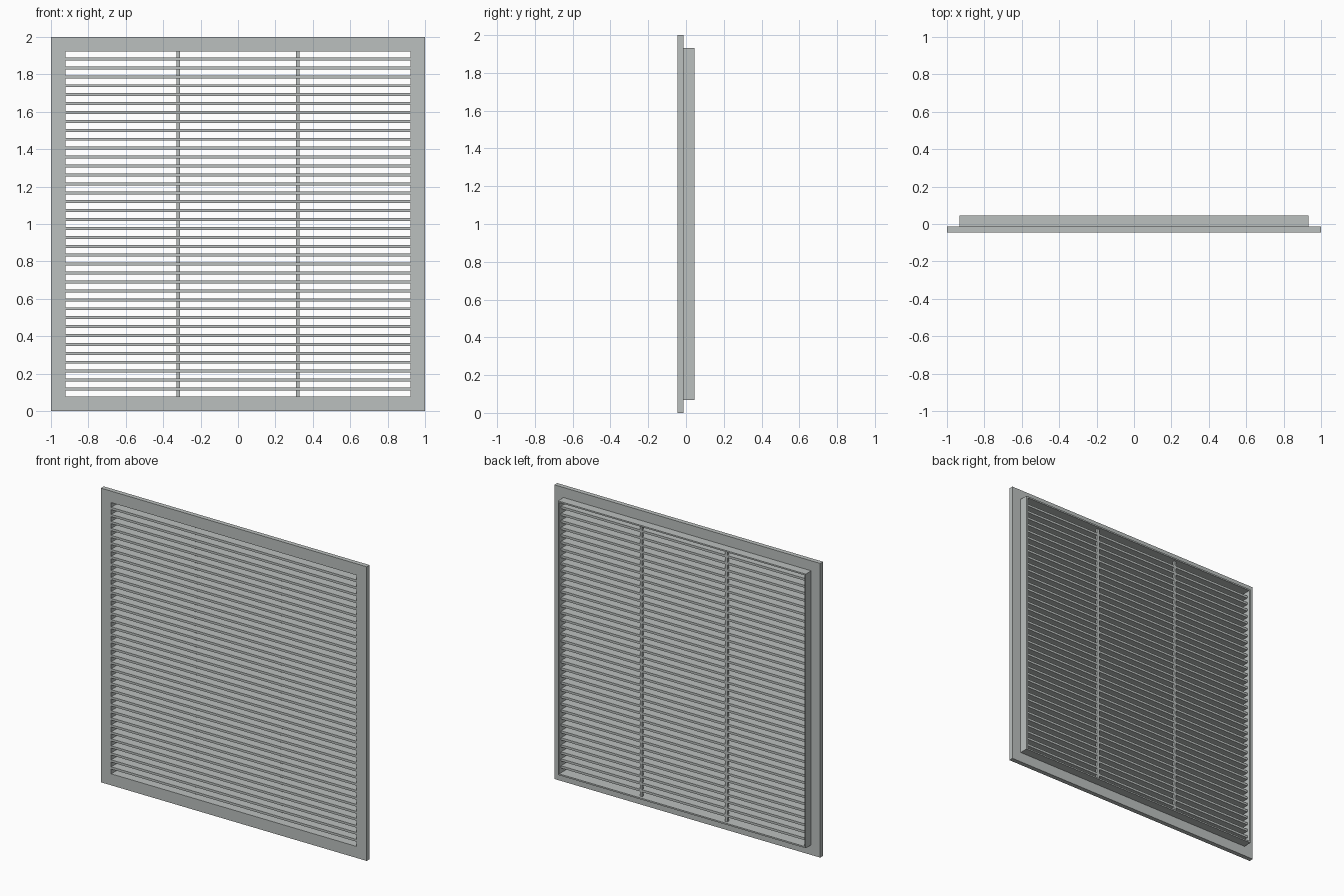
import bpy, bmesh

if "Cube" in bpy.data.objects:
    bpy.data.objects.remove(bpy.data.objects["Cube"])

# one grey for the whole grille
grey = bpy.data.materials.new("light_grey")
grey.diffuse_color = (0.50, 0.53, 0.52, 1)
grey.use_nodes = True
grey.node_tree.nodes["Principled BSDF"].inputs["Base Color"].default_value = grey.diffuse_color


def add_box(bm, x, y, z):
    """Box from (min, max) ranges."""
    ret = bmesh.ops.create_cube(bm, size=1)
    for v in ret["verts"]:
        for i, (a, b) in enumerate((x, y, z)):
            v.co[i] = (a + b) / 2 + v.co[i] * (b - a)


def finish(bm, name):
    mesh = bpy.data.meshes.new(name)
    bm.to_mesh(mesh)
    bm.free()
    mesh.materials.append(grey)
    obj = bpy.data.objects.new(name, mesh)
    bpy.context.collection.objects.link(obj)
    return obj


def ring(name, outer, inner, y0, y1):
    """Square ring centred on z = 1, mitred at the corners."""
    bm = bmesh.new()
    corners = ((-1, -1), (1, -1), (1, 1), (-1, 1))
    loops = [[bm.verts.new((sx * r, y, 1 + sz * r)) for sx, sz in corners]
             for r, y in ((outer, y0), (outer, y1), (inner, y1), (inner, y0))]
    for a, b in zip(loops, loops[1:] + loops[:1]):
        for i in range(4):
            j = (i + 1) % 4
            bm.faces.new((a[i], a[j], b[j], b[i]))
    bmesh.ops.recalc_face_normals(bm, faces=bm.faces)
    return finish(bm, name)


FRONT, STEP, BACK = -0.045, -0.014, 0.045
OPEN = 0.922            # half size of the opening
SLATS = 38
SLOT = 0.032            # gap between slats
PITCH = (2 * OPEN - SLOT) / SLATS

# front flange and the sleeve behind it
ring("front_flange", 1.0, OPEN, FRONT, STEP)
ring("rear_sleeve", 0.932, OPEN, STEP, BACK)

# horizontal slats, flush with the flange
bm = bmesh.new()
for i in range(SLATS):
    z = 1 - OPEN + SLOT + i * PITCH
    add_box(bm, (-OPEN, OPEN), (FRONT, 0.026), (z, z + PITCH - SLOT))
finish(bm, "slats")

# two upright stiffeners near the back of the slats
for side, x in (("left", -0.32), ("right", 0.32)):
    bm = bmesh.new()
    add_box(bm, (x - 0.009, x + 0.009), (0.010, 0.026), (1 - OPEN, 1 + OPEN))
    finish(bm, side + "_stiffener")
